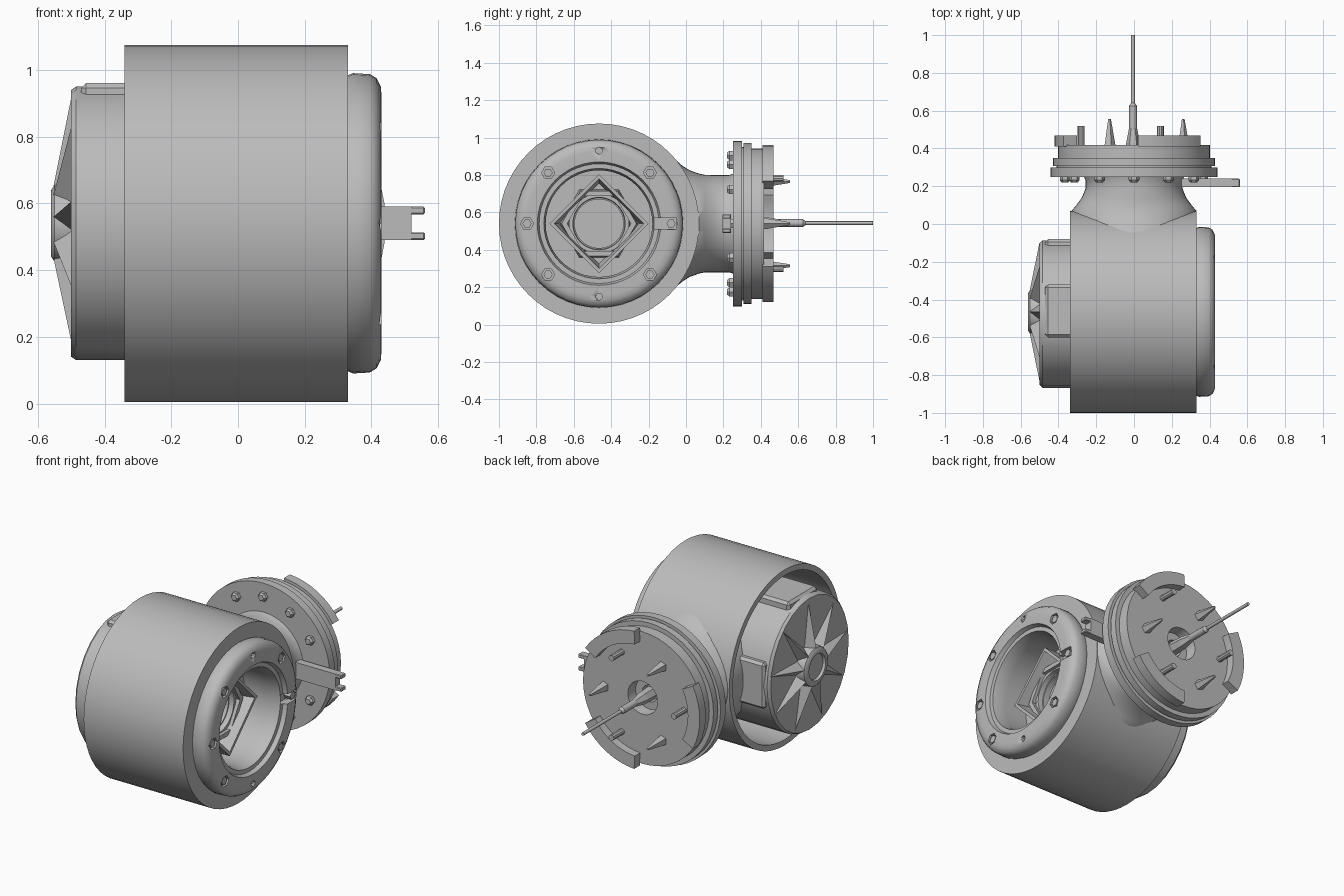
import bpy, bmesh, math
from math import sin, cos, pi, radians
from mathutils import Vector, Matrix

if "Cube" in bpy.data.objects:
    bpy.data.objects.remove(bpy.data.objects["Cube"])

grey = bpy.data.materials.new("plain grey")
grey.use_nodes = True
grey.diffuse_color = (0.5, 0.5, 0.5, 1)
grey.node_tree.nodes["Principled BSDF"].inputs["Base Color"].default_value = (0.5, 0.5, 0.5, 1)

DRUM = Vector((0, -0.465, 0.54))    # drum axis runs along x
FLANGE = Vector((0, 0, 0.54))       # flange axis runs along y


def finish(bm, name, smooth=True):
    bmesh.ops.recalc_face_normals(bm, faces=bm.faces)
    me = bpy.data.meshes.new(name)
    bm.to_mesh(me)
    bm.free()
    ob = bpy.data.objects.new(name, me)
    bpy.context.collection.objects.link(ob)
    me.materials.append(grey)
    if smooth:
        bpy.ops.object.select_all(action="DESELECT")
        ob.select_set(True)
        bpy.context.view_layer.objects.active = ob
        bpy.ops.object.shade_smooth_by_angle(angle=radians(35))
    return ob


def place(axis, c, t, a, b):
    """Point at distance t along the axis; a, b span the cross-section, b is up."""
    return c + (Vector((t, a, b)) if axis == "x" else Vector((a, t, b)))


def lathe(name, axis, c, profile, n=48, turn=0.0, closed=False, smooth=True):
    """Sweep (along, radius) or (along, radius_a, radius_b) points round an axis."""
    bm = bmesh.new()
    rings = []
    for p in profile:
        t, ra, rb = p[0], p[1], p[-1]
        rings.append([bm.verts.new(place(axis, c, t, ra * cos(turn + 2 * pi * i / n),
                                         rb * sin(turn + 2 * pi * i / n))) for i in range(n)])
    pairs = list(zip(rings, rings[1:]))
    if closed:
        pairs.append((rings[-1], rings[0]))
    else:
        bm.faces.new(rings[0])
        bm.faces.new(rings[-1])
    for r, s in pairs:
        for i in range(n):
            j = (i + 1) % n
            bm.faces.new((r[i], r[j], s[j], s[i]))
    return finish(bm, name, smooth)


def box(name, lo, hi, bevel=0.0):
    lo, hi = Vector(lo), Vector(hi)
    bm = bmesh.new()
    bmesh.ops.create_cube(bm, size=1, matrix=Matrix.Translation((lo + hi) / 2)
                          @ Matrix.Diagonal((*(hi - lo), 1)))
    if bevel:
        bmesh.ops.bevel(bm, geom=bm.edges[:], offset=bevel, segments=1, affect="EDGES")
    return finish(bm, name, False)


def cut(target, cutter):
    cutter.hide_render = True
    cutter.hide_viewport = True
    mod = target.modifiers.new("cut", "BOOLEAN")
    mod.object = cutter
    mod.solver = "EXACT"


def arc_block(name, mid, half, r0, r1, y0, y1, steps=8):
    """Curved block on the flange between two radii."""
    bm = bmesh.new()
    rows = []
    for i in range(steps + 1):
        a = radians(mid - half + 2 * half * i / steps)
        rows.append([bm.verts.new(place("y", FLANGE, y, r * cos(a), r * sin(a)))
                     for r, y in ((r0, y0), (r1, y0), (r1, y1), (r0, y1))])
    bm.faces.new(rows[0])
    bm.faces.new(rows[-1])
    for p, q in zip(rows, rows[1:]):
        for k in range(4):
            m = (k + 1) % 4
            bm.faces.new((p[k], p[m], q[m], q[k]))
    return finish(bm, name)


# Outer drum shell, open at one end
lathe("drum_shell", "x", DRUM, [(-0.34, 0.535), (0.33, 0.535), (0.33, 0.3), (0.28, 0.3),
                               (0.28, 0.5), (-0.34, 0.5)], n=56, closed=True)

# End cap with a rounded rim and a stepped opening
cap = lathe("end_cap", "x", DRUM,
            [(0.32, 0.44), (0.345, 0.45), (0.395, 0.447), (0.415, 0.435), (0.428, 0.41), (0.43, 0.385),
             (0.43, 0.33), (0.405, 0.32), (0.405, 0.295), (0.36, 0.285), (0.32, 0.285)], closed=True)
cut(cap, box("notch_cutter", (0.38, -0.17, 0.51), (0.5, -0.05, 0.57)))
for k, deg in enumerate((0, 45, 135, 180, 225, 315)):
    spot = DRUM + Vector((0, cos(radians(deg)), sin(radians(deg)))) * 0.385
    cut(cap, lathe(f"socket_cutter_{k}", "x", spot, [(0.39, 0.035), (0.47, 0.035)], n=6, smooth=False))
    lathe(f"cap_bolt_{k}", "x", spot, [(0.38, 0.024), (0.425, 0.024)], n=6, smooth=False)
for k, side in enumerate((-1, 1)):
    cut(cap, lathe(f"pin_hole_cutter_{k}", "x", DRUM + Vector((0, 0, side * 0.39)),
                   [(0.4, 0.018), (0.47, 0.018)], n=10))

# Recessed works inside the cap opening
lathe("recess_floor", "x", DRUM, [(0.14, 0.31), (0.14, 0.13), (0.17, 0.13), (0.17, 0.31)], closed=True)
lathe("recess_wall", "x", DRUM, [(0.14, 0.32), (0.33, 0.32), (0.33, 0.285), (0.14, 0.285)], closed=True)
lathe("square_frame", "x", DRUM, [(0.17, 0.265), (0.27, 0.265), (0.27, 0.24), (0.17, 0.215)],
      n=4, closed=True, smooth=False)
lathe("hexagon_frame", "x", DRUM, [(0.17, 0.21), (0.22, 0.2), (0.22, 0.17), (0.17, 0.17)],
      n=6, closed=True, smooth=False)
lathe("centre_ring", "x", DRUM, [(0.17, 0.165), (0.2, 0.16), (0.2, 0.14), (0.1, 0.13)], closed=True)

# Inner body projecting from the open end
BODY = DRUM + Vector((0, -0.012, 0))
lathe("inner_body", "x", BODY, [(-0.5, 0.375, 0.4), (-0.485, 0.39, 0.41), (0.13, 0.39, 0.41)], n=28)
box("body_key_top", (-0.47, -0.6, 0.8), (-0.2, -0.32, 0.96), 0.015)
box("body_key_back", (-0.47, -0.25, 0.4), (-0.2, -0.08, 0.68), 0.015)

# Star of tapering ribs round a hub on the inner body
lathe("star_hub", "x", DRUM, [(-0.49, 0.125), (-0.55, 0.115), (-0.56, 0.1), (-0.56, 0.08),
                             (-0.545, 0.075)], n=20)
for k in range(9):
    bm = bmesh.new()
    a = 2 * pi * k / 9 + pi / 2
    out, side = Vector((0, cos(a), sin(a))), Vector((0, -sin(a), cos(a)))
    tip = bm.verts.new(DRUM + out * 0.375 + Vector((-0.5, 0, 0)))
    ridge = bm.verts.new(DRUM + out * 0.1 + Vector((-0.555, 0, 0)))
    left, right = (bm.verts.new(DRUM + out * 0.1 + side * s + Vector((-0.495, 0, 0)))
                   for s in (-0.045, 0.045))
    for f in ((tip, ridge, left), (tip, right, ridge), (ridge, right, left), (tip, left, right)):
        bm.faces.new(f)
    finish(bm, f"star_rib_{k}", False)

# Neck blending the drum into the flange
lathe("neck", "y", FLANGE, [(-0.16, 0.33, 0.37), (-0.06, 0.33, 0.345), (-0.02, 0.33, 0.31),
                            (0.02, 0.33, 0.285), (0.07, 0.33, 0.267), (0.1, 0.305, 0.261),
                            (0.14, 0.276, 0.26), (0.19, 0.256, 0.26), (0.23, 0.256, 0.26),
                            (0.26, 0.27, 0.27)])

# Stepped round flange with a central recess
lathe("flange", "y", FLANGE, [(0.25, 0.443), (0.3, 0.443), (0.3, 0.41), (0.308, 0.41), (0.308, 0.43),
                              (0.35, 0.43), (0.35, 0.402), (0.417, 0.402), (0.417, 0.1),
                              (0.35, 0.095), (0.35, 0.05), (0.3, 0.05)])
for k in range(12):
    a = 2 * pi * k / 12
    lathe(f"flange_bolt_{k}", "y", FLANGE + Vector((cos(a), 0, sin(a))) * 0.365,
          [(0.22, 0.018), (0.232, 0.028), (0.26, 0.028)], n=6, smooth=False)

# Curved tabs, spikes and pins on the flange face
for k in range(3):
    arc_block(f"curved_tab_{k}", 60 + 120 * k, 27, 0.34, 0.42, 0.41, 0.468)
    a, b = radians(120 * k), radians(60 + 120 * k)
    lathe(f"spike_{k}", "y", FLANGE + Vector((cos(a), 0, sin(a))) * 0.26,
          [(0.41, 0.033), (0.555, 0.008)], n=5, smooth=False)
    lathe(f"short_pin_{k}", "y", FLANGE + Vector((cos(b), 0, sin(b))) * 0.28,
          [(0.41, 0.018), (0.52, 0.018)], n=10)

# Long central rod with a thin fin at its root
ROD = FLANGE + Vector((-0.005, 0, 0.003))
lathe("long_rod", "y", ROD, [(0.3, 0.021), (0.625, 0.021), (0.64, 0.01), (1.0, 0.01)], n=12)
lathe("rod_root", "y", ROD, [(0.34, 0.04), (0.43, 0.036), (0.54, 0.015)], n=6, smooth=False)

# Forked side arm
box("arm_bar", (0.2, 0.195, 0.49), (0.52, 0.24, 0.59))
for k, z in enumerate((0.49, 0.567)):
    box(f"arm_prong_{k}", (0.515, 0.195, z), (0.56, 0.24, z + 0.023), 0.004)
